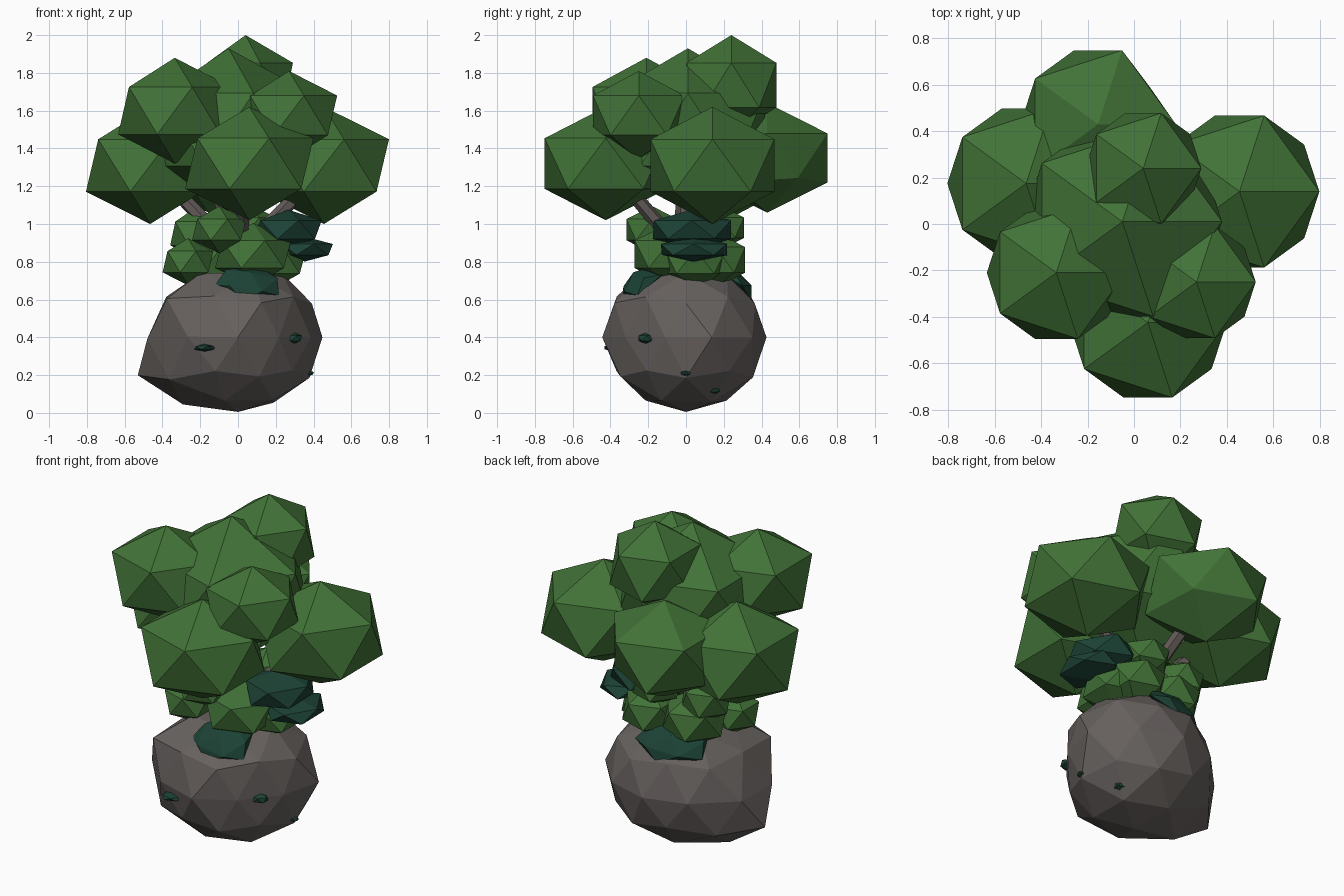
import bpy, random
from mathutils import Vector

random.seed(4)
cube = bpy.data.objects.get("Cube")
if cube:
    bpy.data.objects.remove(cube, do_unlink=True)


def material(name, rgb):
    mat = bpy.data.materials.new(name)
    mat.use_nodes = True
    mat.diffuse_color = (*rgb, 1)
    mat.node_tree.nodes["Principled BSDF"].inputs["Base Color"].default_value = (*rgb, 1)
    return mat


LEAF = material("leaf green", (0.053, 0.168, 0.038))
MOSS = material("dark teal moss", (0.012, 0.056, 0.036))
STONE = material("warm grey stone", (0.135, 0.12, 0.114))
BARK = material("grey brown bark", (0.12, 0.1, 0.095))


def ball(name, mat, at, size, detail=1, normal=None, jitter=0):
    """Faceted icosphere, optionally leaned to a surface normal and roughened."""
    bpy.ops.mesh.primitive_ico_sphere_add(subdivisions=detail, radius=1, location=at)
    obj = bpy.context.object
    obj.name = name
    obj.scale = size
    if normal:
        obj.rotation_euler = Vector(normal).to_track_quat('Z', 'Y').to_euler()
    for v in obj.data.vertices:
        v.co *= 1 + random.uniform(-jitter, jitter)
    obj.data.materials.append(mat)
    return obj


def rod(name, start, end, r1, r2):
    """Tapered six-sided limb between two points."""
    a, b = Vector(start), Vector(end)
    bpy.ops.mesh.primitive_cone_add(vertices=6, radius1=r1, radius2=r2,
                                    depth=(b - a).length, location=(a + b) / 2)
    obj = bpy.context.object
    obj.name = name
    obj.rotation_euler = (b - a).to_track_quat('Z', 'Y').to_euler()
    obj.data.materials.append(BARK)


# Boulder with two bulges, one dent and a flattened top
boulder = ball("boulder", STONE, (0, 0, 0.4), (0.435, 0.435, 0.4), 2, jitter=0.025)
for toward, push, reach in (
    ((-0.9, 0, -0.45), (-0.33, 0, -0.06), 0.6),
    ((-0.72, -0.53, 0.45), (-0.13, -0.1, 0.06), 0.75),
    ((0.81, -0.59, 0), (-0.11, 0.08, 0), 0.7),
    ((0.95, 0.31, 0), (0.06, 0, 0), 0.8),
):
    for v in boulder.data.vertices:
        pull = max(0, v.co.normalized().dot(Vector(toward)) - reach) / (1 - reach)
        v.co += Vector(push) * pull ** 2
for v in boulder.data.vertices:
    v.co.z = min(v.co.z, 0.85)

# Trunk with a branch into each of the four lower clumps
rod("trunk", (0, 0, 0.65), (0, 0, 1.3), 0.07, 0.05)
for tip in ((0.06, -0.42, 1.32), (0.45, 0.14, 1.29), (-0.46, 0.17, 1.31), (-0.16, 0.43, 1.35)):
    rod("branch", (0, 0, 0.83), tip, 0.042, 0.034)

# Main canopy clumps: position, width radius, height radius
for name, at, r, h in (
    ("front_canopy", (0.06, -0.425, 1.32), 0.38, 0.3),
    ("left_canopy", (0.455, 0.14, 1.31), 0.385, 0.31),
    ("right_canopy", (-0.465, 0.175, 1.31), 0.38, 0.31),
    ("centre_canopy", (-0.05, 0.01, 1.5), 0.48, 0.43),
    ("upper_right_canopy", (-0.335, -0.21, 1.6), 0.335, 0.28),
    ("upper_left_canopy", (0.27, -0.25, 1.575), 0.285, 0.235),
    ("crown_canopy", (0.04, 0.24, 1.735), 0.28, 0.265),
):
    ball(name, LEAF, at, (r, r, h))

# Back clump, with one corner drawn in
back = ball("back_canopy", LEAF, (-0.155, 0.43, 1.35), (0.375, 0.375, 0.29))
for v in back.data.vertices:
    if v.co.x > 0.5 and v.co.y > 0.3:
        v.co *= 0.82

# Undergrowth around the foot of the trunk
for at, r, h in (
    ((-0.265, -0.09, 0.8), 0.15, 0.125), ((-0.1, -0.18, 0.97), 0.16, 0.125),
    ((0.08, -0.08, 0.84), 0.225, 0.165), ((0.19, 0.05, 0.8), 0.19, 0.14),
    ((-0.22, 0.12, 0.95), 0.155, 0.14), ((0.07, 0.18, 0.98), 0.15, 0.12),
    ((-0.14, 0.12, 0.81), 0.2, 0.16), ((0.12, 0.16, 0.81), 0.18, 0.15),
):
    ball("bush", LEAF, at, (r, r, h))

# Flat dark shelves on the left side
ball("upper_shelf", MOSS, (0.265, 0.03, 0.97), (0.2, 0.24, 0.11), jitter=0.05)
ball("lower_shelf", MOSS, (0.355, 0.04, 0.865), (0.165, 0.2, 0.065), jitter=0.05)

# Moss draped over the boulder's shoulders, its lower ring flared into points
for name, at, size, normal in (
    ("front_moss", (0.06, -0.235, 0.69), (0.165, 0.13, 0.07), (0.14, -0.65, 0.8)),
    ("back_moss", (-0.08, 0.235, 0.69), (0.2, 0.125, 0.07), (-0.2, 0.6, 0.8)),
):
    moss = ball(name, MOSS, at, size, normal=normal)
    for v in moss.data.vertices:
        if -0.9 < v.co.z < 0:
            v.co.x *= 1.25
            v.co.y *= 1.25
            v.co.z = -0.25

# Small tufts on the boulder
for at, r, h in (((0.295, -0.21, 0.395), 0.05, 0.03), ((-0.175, -0.375, 0.345), 0.065, 0.02),
                 ((0.375, 0, 0.21), 0.03, 0.015), ((0.23, 0.15, 0.12), 0.035, 0.02)):
    ball("tuft", MOSS, at, (r, r, h))
